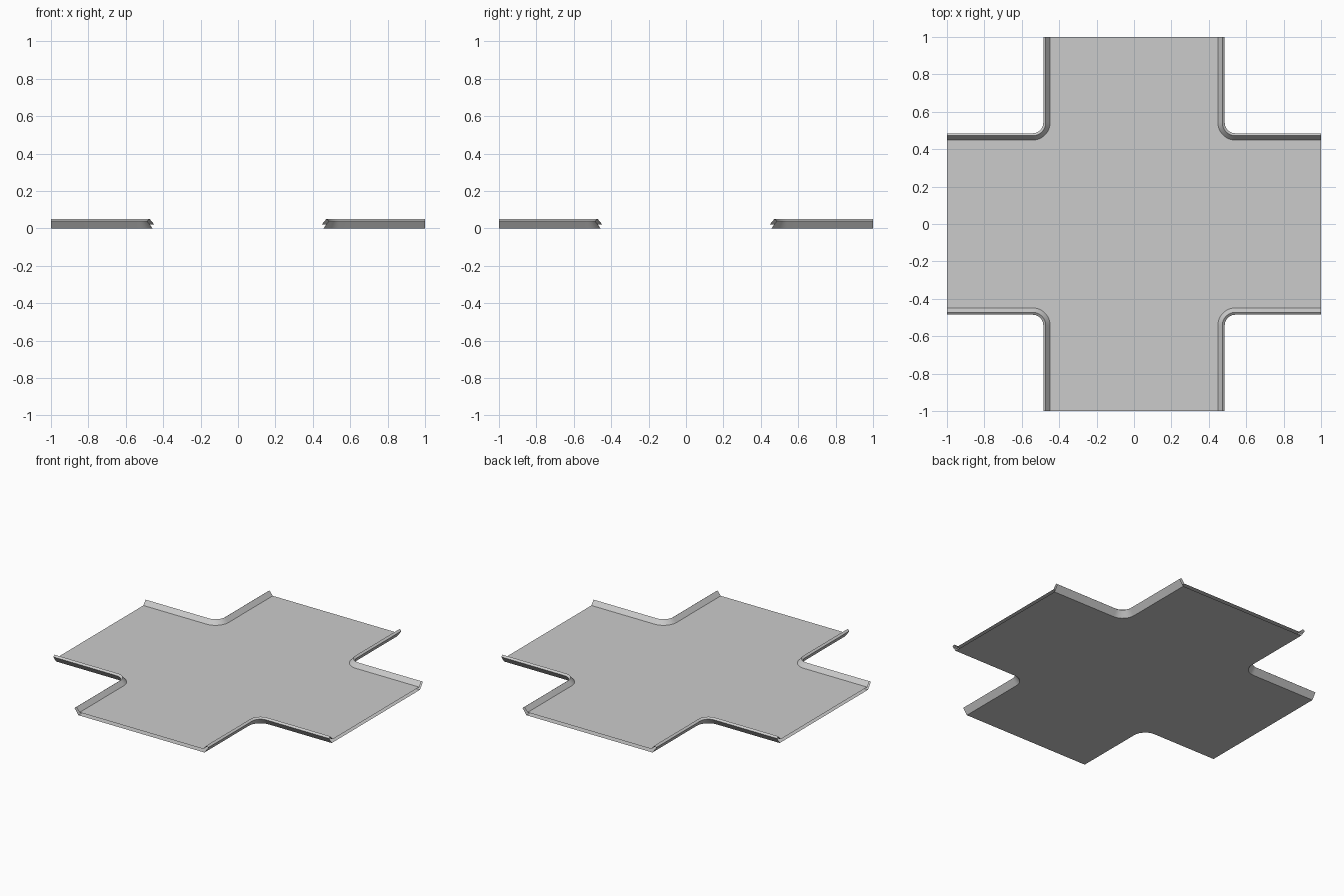
import bpy
from math import cos, sin, pi, radians
from mathutils import Matrix, Vector

if "Cube" in bpy.data.objects:
    bpy.data.objects.remove(bpy.data.objects["Cube"])

C = 0.543      # centre of the rounded inside corners
STEPS = 10     # segments per rounded corner

# Curb section: (distance from road axis, height), outer foot to inner foot
PROFILE = [(0.457, 0.0), (0.485, 0.04), (0.472, 0.05), (0.448, 0.021)]


def corner_path(d, z, quarter):
    """Arm end -> rounded corner -> next arm end, at offset d."""
    r = C - d
    pts = [(1, d)]
    for i in range(STEPS + 1):
        a = 1.5 * pi - i / STEPS * pi / 2
        pts.append((C + r * cos(a), C + r * sin(a)))
    pts.append((d, 1))
    rot = Matrix.Rotation(quarter * pi / 2, 3, 'Z')
    return [rot @ Vector((x, y, z)) for x, y in pts]


def make(name, verts, faces):
    me = bpy.data.meshes.new(name)
    me.from_pydata(verts, [], faces)
    me.shade_smooth()
    me.set_sharp_from_angle(angle=radians(25))
    ob = bpy.data.objects.new(name, me)
    bpy.context.collection.objects.link(ob)
    return ob


def sheet(name, d, z, up):
    """Cross-shaped thin sheet."""
    verts = [p for q in range(4) for p in corner_path(d, z, q)]
    order = list(range(len(verts)))
    make(name, verts, [order if up else order[::-1]])


# Road surface and underside; the arm ends stay open between them
sheet("road_surface", *PROFILE[-1], True)
sheet("underside", *PROFILE[0], False)

# Four curbs following the inside corners
for q in range(4):
    verts = [p for d, z in PROFILE for p in corner_path(d, z, q)]
    n = STEPS + 3
    faces = [(k * n + i, k * n + i + 1, (k + 1) * n + i + 1, (k + 1) * n + i)
             for k in range(len(PROFILE) - 1) for i in range(n - 1)]
    make(f"curb_{q + 1}", verts, faces)
